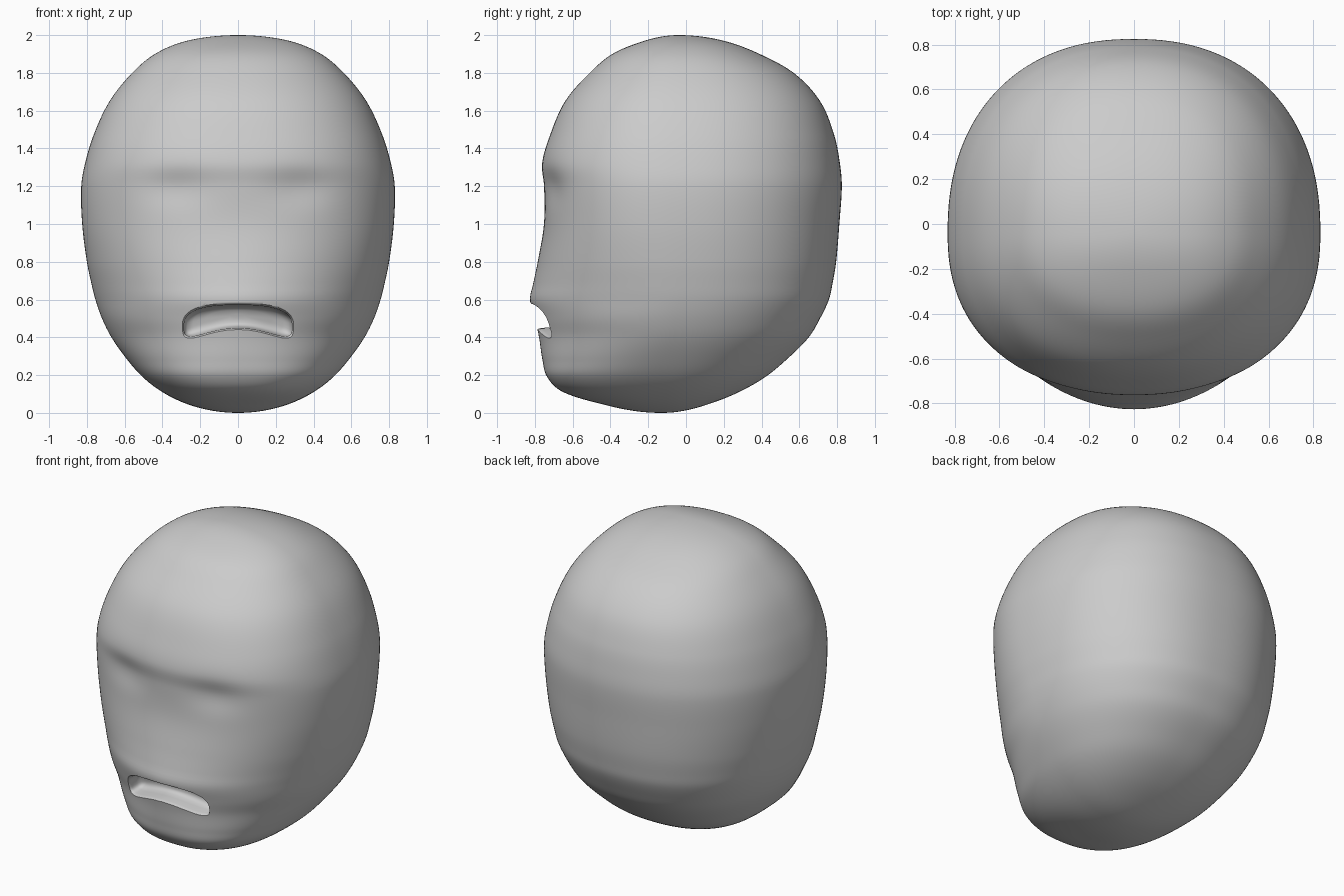
import bpy
import bmesh
import math

default_cube = bpy.data.objects.get("Cube")
if default_cube:
    bpy.data.objects.remove(default_cube, do_unlink=True)

SEGMENTS, RINGS = 160, 140
BACK_ROUNDNESS = 2.25

# Head profile: height, front y, back y, half width, front roundness
PROFILE = [
    (0, -.13, -.13, 0, 2.2),
    (.04, -.42, .1, .25, 2.3),
    (.11, -.65, .28, .4, 2.4),
    (.19, -.735, .42, .505, 2.4),
    (.28, -.76, .53, .585, 2.2),
    (.4, -.778, .65, .67, 2),
    (.5, -.8, .71, .72, 2),
    (.6, -.826, .757, .755, 1.95),
    (.68, -.81, .775, .775, 2),
    (.8, -.785, .795, .8, 2.1),
    (1, -.752, .812, .825, 2.25),
    (1.2, -.752, .825, .83, 2.3),
    (1.32, -.762, .815, .81, 2.3),
    (1.47, -.72, .785, .765, 2.3),
    (1.65, -.64, .71, .68, 2.25),
    (1.8, -.51, .57, .56, 2.2),
    (1.9, -.39, .39, .44, 2.2),
    (1.97, -.22, .2, .27, 2.2),
    (2, -.04, -.04, 0, 2.2),
]


def signed_power(value, exponent):
    return math.copysign(abs(value) ** exponent, value)


def sample_profile(angle):
    """Smooth interpolation of the profile; angle runs from base to crown."""
    knots = [math.acos(max(-1, min(1, 1 - row[0]))) for row in PROFILE]
    last = len(knots) - 1
    i = 0
    while i < last - 1 and angle > knots[i + 1]:
        i += 1
    span = knots[i + 1] - knots[i]
    u = (angle - knots[i]) / span

    def slope(k, column):
        low, high = max(k - 1, 0), min(k + 1, last)
        return (PROFILE[high][column] - PROFILE[low][column]) / (knots[high] - knots[low])

    values = []
    for column in range(1, len(PROFILE[0])):
        start, end = PROFILE[i][column], PROFILE[i + 1][column]
        blend = u * u * (3 - 2 * u)
        bend_in = u * (1 - u) ** 2 * span * slope(i, column)
        bend_out = u * u * (u - 1) * span * slope(i + 1, column)
        values.append(start + (end - start) * blend + bend_in + bend_out)
    return values


def head_ring(index):
    angle = math.pi * index / RINGS
    z = 1 - math.cos(angle)
    front, back, width, roundness = sample_profile(angle)
    middle = -.04 - .09 * max(0, 1 - z / .6)
    if index in (0, RINGS):
        middle = front
    points = []
    for s in range(SEGMENTS):
        turn = math.tau * s / SEGMENTS
        across, along = math.cos(turn), math.sin(turn)
        is_back = along >= 0
        power = 2 / (BACK_ROUNDNESS if is_back else roundness)
        reach = back - middle if is_back else middle - front
        x = width * signed_power(across, power)
        y = middle + reach * signed_power(along, power)
        # Shallow eye sockets
        if not is_back:
            socket = ((abs(x) - .33) / .17) ** 2 + ((z - 1.19) / .1) ** 2
            y += .022 * math.exp(-socket)
        points.append((x, y, z))
    return points


def mouth_ring(depth, pad, shrink=1):
    """Bean-shaped outline that follows the curve of the face."""
    points = []
    steps = 72
    for s in range(steps):
        turn = math.tau * s / steps
        x = (.288 + pad) * signed_power(math.cos(turn), 2 / 3) * shrink
        half_height = (.063 + .45 * x * x + pad) * shrink
        z = .511 - .7 * x * x + half_height * signed_power(math.sin(turn), 2 / 3)
        y = -.8 + .8 * x * x - .25 * (z - .5) + depth
        points.append((x, y, z))
    return points


def loft(name, rings):
    bm = bmesh.new()
    loops = [[bm.verts.new(p) for p in ring] for ring in rings]
    for lower, upper in zip(loops, loops[1:]):
        for k in range(len(lower)):
            n = (k + 1) % len(lower)
            bm.faces.new((lower[k], lower[n], upper[n], upper[k]))
    bmesh.ops.remove_doubles(bm, verts=bm.verts, dist=.00001)
    edges = [e for e in bm.edges if e.is_boundary]
    if edges:
        bmesh.ops.holes_fill(bm, edges=edges, sides=0)
    bmesh.ops.recalc_face_normals(bm, faces=bm.faces)
    mesh = bpy.data.meshes.new(name)
    bm.to_mesh(mesh)
    bm.free()
    obj = bpy.data.objects.new(name, mesh)
    bpy.context.collection.objects.link(obj)
    return obj


head = loft("head", [head_ring(i) for i in range(RINGS + 1)])

# Mouth hollow with a softly flared rim and a rounded inner wall
mouth_cutter = loft("mouth_cutter", [
    mouth_ring(-.1, .03),
    mouth_ring(-.01, .012),
    mouth_ring(.004, .003),
    mouth_ring(.02, -.002),
    mouth_ring(.07, -.004),
    mouth_ring(.1, -.008, .96),
    mouth_ring(.12, -.01, .85),
    mouth_ring(.13, -.01, .6),
    mouth_ring(.133, -.01, .2),
])
mouth_cutter.hide_render = True

bpy.ops.object.select_all(action="DESELECT")
head.select_set(True)
bpy.context.view_layer.objects.active = head
cut = head.modifiers.new("mouth_hollow", "BOOLEAN")
cut.operation = "DIFFERENCE"
cut.solver = "EXACT"
cut.object = mouth_cutter
bpy.ops.object.modifier_apply(modifier=cut.name)
bpy.data.objects.remove(mouth_cutter, do_unlink=True)

bpy.ops.object.shade_smooth_by_angle(angle=math.radians(50))
